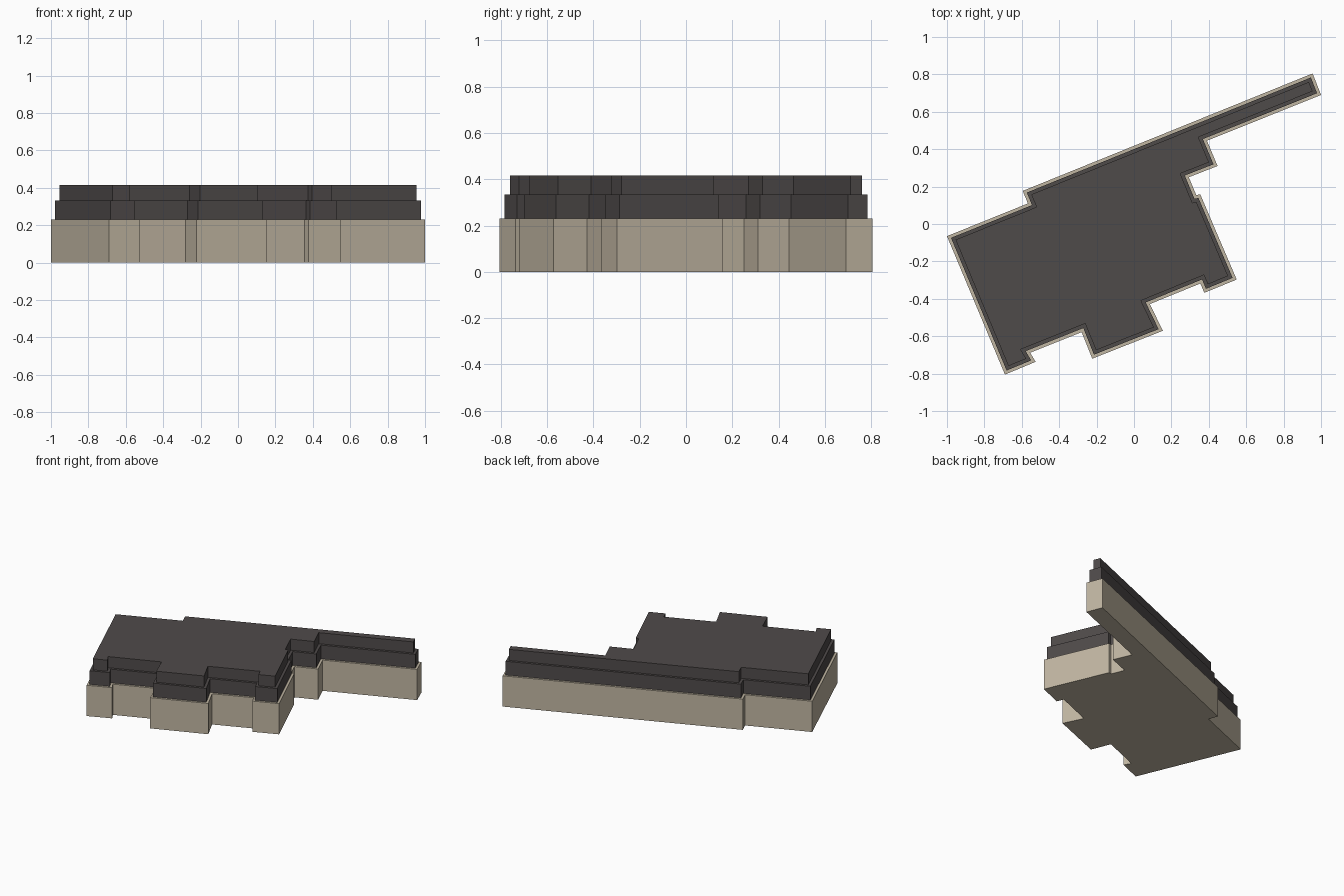
import bpy, bmesh
from mathutils import Vector

if "Cube" in bpy.data.objects:
    bpy.data.objects.remove(bpy.data.objects["Cube"])

# Building footprint, clockwise from the left corner
FOOTPRINT = [
    (-1.0, -0.065), (-0.567, 0.11), (-0.595, 0.177), (0.955, 0.805),
    (1.0, 0.69), (0.39, 0.445), (0.447, 0.31), (0.293, 0.25),
    (0.333, 0.154), (0.354, 0.159), (0.549, -0.297), (0.376, -0.368),
    (0.355, -0.318), (0.085, -0.428), (0.154, -0.571), (-0.223, -0.72),
    (-0.28, -0.578), (-0.555, -0.688), (-0.526, -0.737), (-0.69, -0.805),
]


def inset(points, d):
    """Move every edge of a clockwise outline inwards by d."""
    pts = [Vector(p) for p in points]
    out = []
    for i, p in enumerate(pts):
        a = (p - pts[i - 1]).normalized()
        b = (pts[(i + 1) % len(pts)] - p).normalized()
        na, nb = Vector((a.y, -a.x)), Vector((b.y, -b.x))
        out.append(p + (na + nb) * d / (1 + na.dot(nb)))
    return out


def tier(name, d, z0, z1, mat):
    bm = bmesh.new()
    face = bm.faces.new([bm.verts.new((p[0], p[1], z0)) for p in inset(FOOTPRINT, d)])
    top = bmesh.ops.extrude_face_region(bm, geom=[face])
    bmesh.ops.translate(bm, vec=(0, 0, z1 - z0),
                        verts=[v for v in top["geom"] if isinstance(v, bmesh.types.BMVert)])
    bmesh.ops.recalc_face_normals(bm, faces=bm.faces)
    mesh = bpy.data.meshes.new(name)
    bm.to_mesh(mesh)
    bm.free()
    mesh.materials.append(mat)
    bpy.context.collection.objects.link(bpy.data.objects.new(name, mesh))


def material(name, color):
    m = bpy.data.materials.new(name)
    m.diffuse_color = (*color, 1)
    m.use_nodes = True
    m.node_tree.nodes["Principled BSDF"].inputs["Base Color"].default_value = m.diffuse_color
    return m


stone = material("beige stone", (0.53, 0.465, 0.36))
slate = material("dark slate", (0.078, 0.069, 0.068))

# Walls and the two stepped roof tiers
tier("walls", 0.0, 0.0, 0.23, stone)
tier("lower_roof", 0.0165, 0.23, 0.333, slate)
tier("upper_roof", 0.035, 0.333, 0.416, slate)
